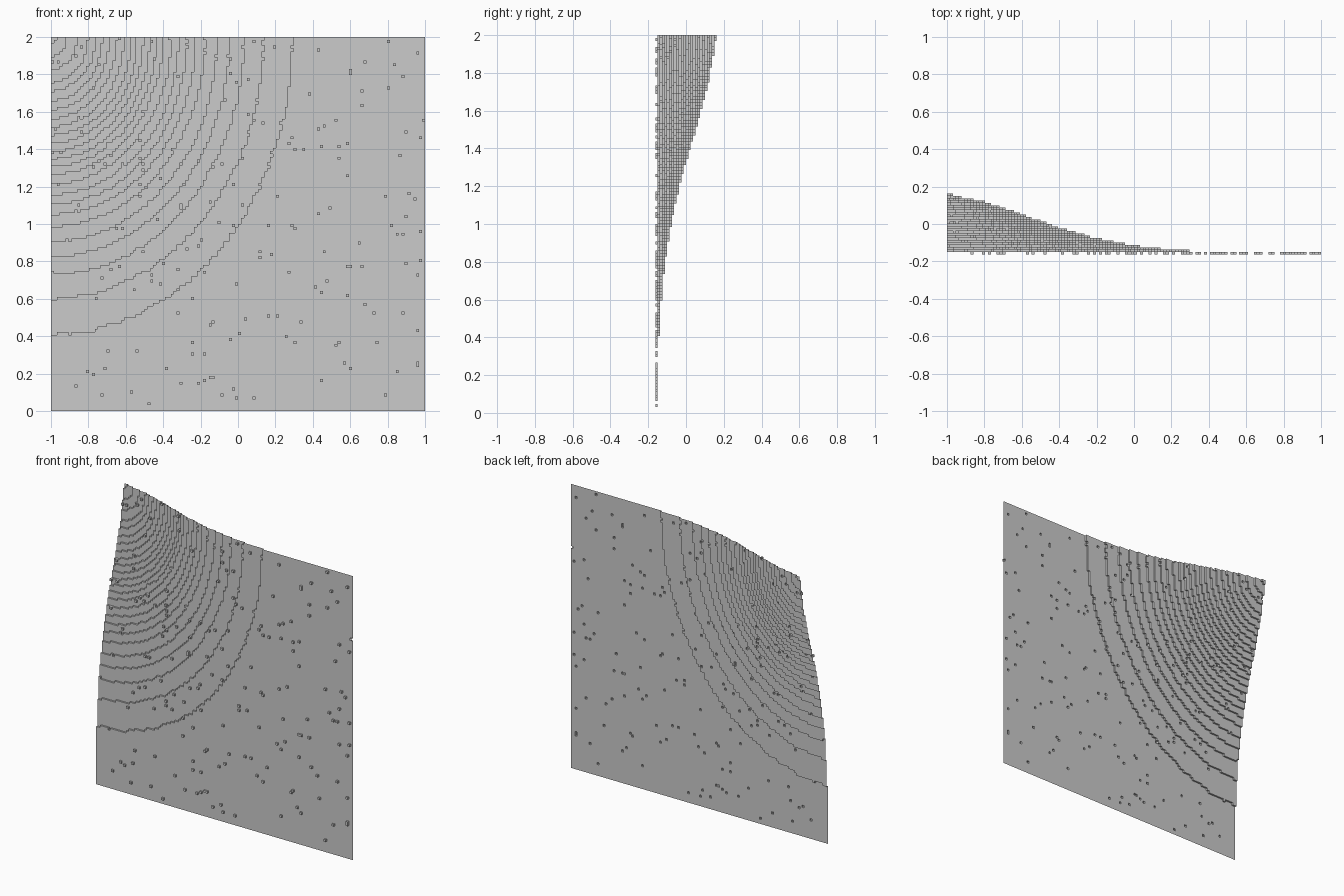
import bpy, bmesh, math, random

if "Cube" in bpy.data.objects:
    bpy.data.objects.remove(bpy.data.objects["Cube"])

random.seed(4)
N = 128                 # cells per side
CELL = 2.0 / N
STEP = 0.0125           # height of one terrace
BASE = -0.15            # depth of the flat area
# radial height profile of the corner hill
PROFILE = [(0, .3125), (.2, .268), (.4, .203), (.6, .13), (.8, .073),
           (1.0, .035), (1.15, .017), (1.29, .0063), (1.4, 0), (3, 0)]


def hill(u):
    for (a, ha), (b, hb) in zip(PROFILE, PROFILE[1:]):
        if u <= b:
            return ha + (hb - ha) * (u - a) / (b - a)
    return 0.0


def level(i, j):
    rx = (i + 0.5) * CELL
    rz = 2 - (j + 0.5) * CELL
    h = hill(math.hypot(rx, rz / 1.23)) + random.uniform(-.0004, .0004)
    n = math.floor(h / STEP + 0.5)
    return n - 1 if random.random() < 0.011 else n   # scattered one-step pits


grid = [[level(i, j) for j in range(N)] for i in range(N)]
grid[0][N - 1] = 25
bm = bmesh.new()
cache = {}


def vert(i, j, n):
    key = (i, j, n)
    if key not in cache:
        cache[key] = bm.verts.new((-1 + i * CELL, BASE + n * STEP, j * CELL))
    return cache[key]


def wall(p, q, a, b):
    # one quad per terrace step between neighbouring cells
    for n in range(min(a, b), max(a, b)):
        c = [vert(*p, n), vert(*q, n), vert(*q, n + 1), vert(*p, n + 1)]
        bm.faces.new(c if a < b else c[::-1])


for i in range(N):
    for j in range(N):
        n = grid[i][j]
        # flat cell facing the front
        bm.faces.new([vert(i, j, n), vert(i + 1, j, n),
                      vert(i + 1, j + 1, n), vert(i, j + 1, n)])
        if i + 1 < N:
            wall((i + 1, j), (i + 1, j + 1), grid[i + 1][j], n)
        if j + 1 < N:
            wall((i, j + 1), (i + 1, j + 1), n, grid[i][j + 1])

mesh = bpy.data.meshes.new("terraced_sheet")
bm.to_mesh(mesh)
bm.free()
sheet = bpy.data.objects.new("terraced_sheet", mesh)
bpy.context.collection.objects.link(sheet)
